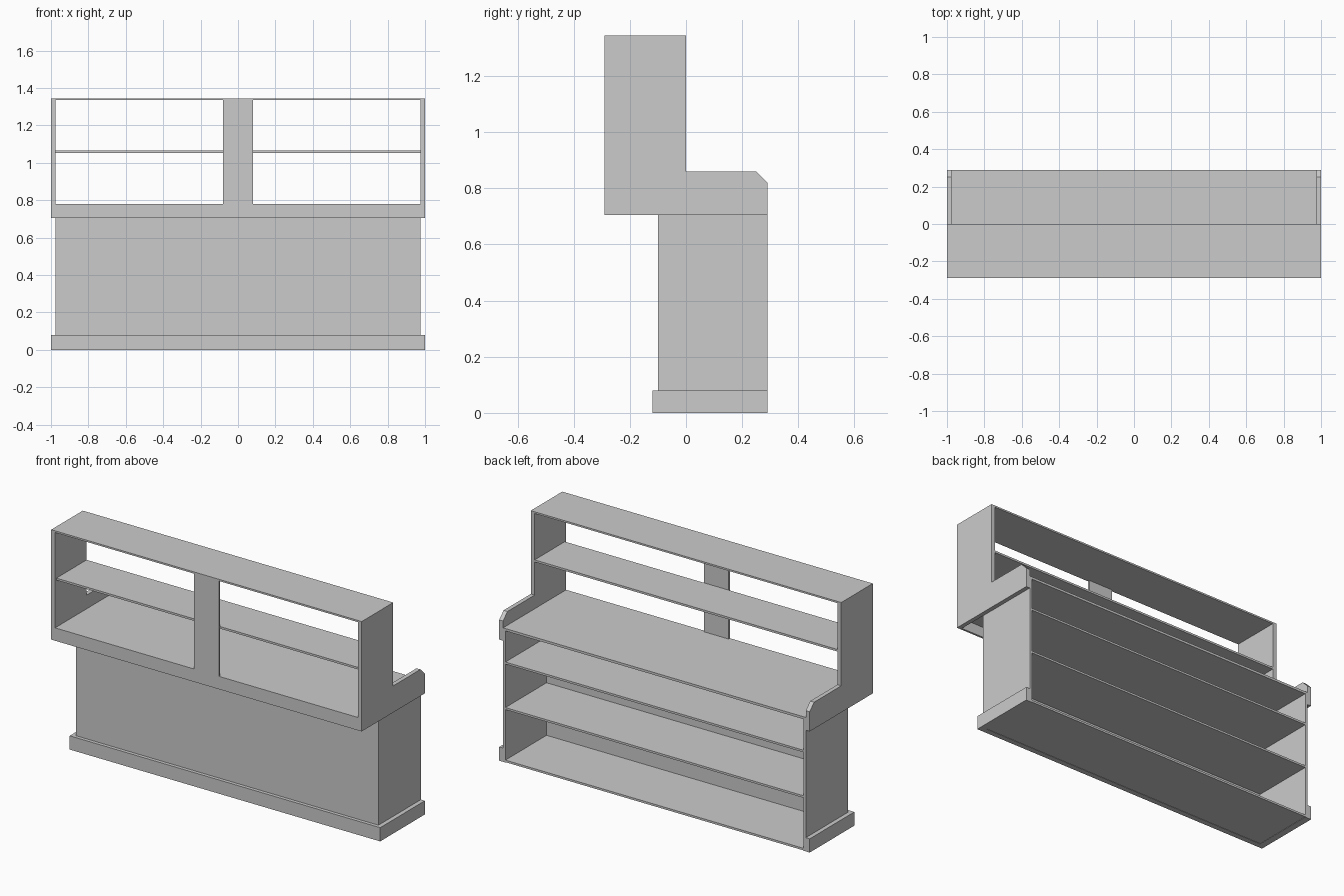
import bpy, bmesh

if "Cube" in bpy.data.objects:
    bpy.data.objects.remove(bpy.data.objects["Cube"])


def link(name, bm, mirrored=False):
    bmesh.ops.recalc_face_normals(bm, faces=bm.faces)
    mesh = bpy.data.meshes.new(name)
    bm.to_mesh(mesh)
    bm.free()
    obj = bpy.data.objects.new(name, mesh)
    bpy.context.collection.objects.link(obj)
    if mirrored:
        obj.modifiers.new("mirror", 'MIRROR').use_axis[0] = True
    return obj


def box(name, x, y, z, mirrored=False):
    bm = bmesh.new()
    bmesh.ops.create_cube(bm, size=1)
    for v in bm.verts:
        v.co = [lo + (c + 0.5) * (hi - lo) for c, (lo, hi) in zip(v.co, (x, y, z))]
    return link(name, bm, mirrored)


def prism_x(name, profile, x0, x1, mirrored=False):
    bm = bmesh.new()
    face = bm.faces.new([bm.verts.new((x0, y, z)) for y, z in profile])
    ext = bmesh.ops.extrude_face_region(bm, geom=[face])
    verts = [g for g in ext["geom"] if isinstance(g, bmesh.types.BMVert)]
    bmesh.ops.translate(bm, verts=verts, vec=(x1 - x0, 0, 0))
    return link(name, bm, mirrored)


BACK, FRONT = 0.29, -0.29
INNER = 0.975      # inside of the upper side panels
LOW = 0.96         # inside of the lower side panels

# Stepped upper side panels with a clipped rear corner
profile = [(FRONT, 0.705), (BACK, 0.705), (BACK, 0.82), (0.25, 0.86),
           (0, 0.86), (0, 1.345), (FRONT, 1.345)]
prism_x("upper_side_panel", profile, INNER, 1.0, mirrored=True)

# Upper cabinet boards, front apron and centre post
box("top_board", (-INNER, INNER), (FRONT, 0), (1.335, 1.345))
box("upper_shelf", (-INNER, INNER), (-0.278, 0), (1.053, 1.065))
box("countertop", (-INNER, INNER), (-0.278, BACK), (0.766, 0.78))
box("front_apron", (-INNER, INNER), (FRONT, -0.278), (0.705, 0.78))
box("centre_post", (-0.08, 0.08), (FRONT, -0.278), (0.78, 1.335))

# Lower cabinet shell
box("lower_side_panel", (LOW, INNER), (-0.1, BACK), (0, 0.766), mirrored=True)
box("front_panel", (-LOW, LOW), (-0.1, -0.088), (0, 0.766))

# Lower shelves, open at the back
for name, top in (("bottom_shelf", 0.014), ("lower_shelf", 0.32), ("middle_shelf", 0.585)):
    box(name, (-LOW, LOW), (-0.088, BACK), (top - 0.012, top))

# Plinth around the front and sides
box("side_plinth", (INNER, 1.0), (-0.12, BACK), (0, 0.08), mirrored=True)
box("front_plinth", (-INNER, INNER), (-0.12, -0.1), (0, 0.08))
